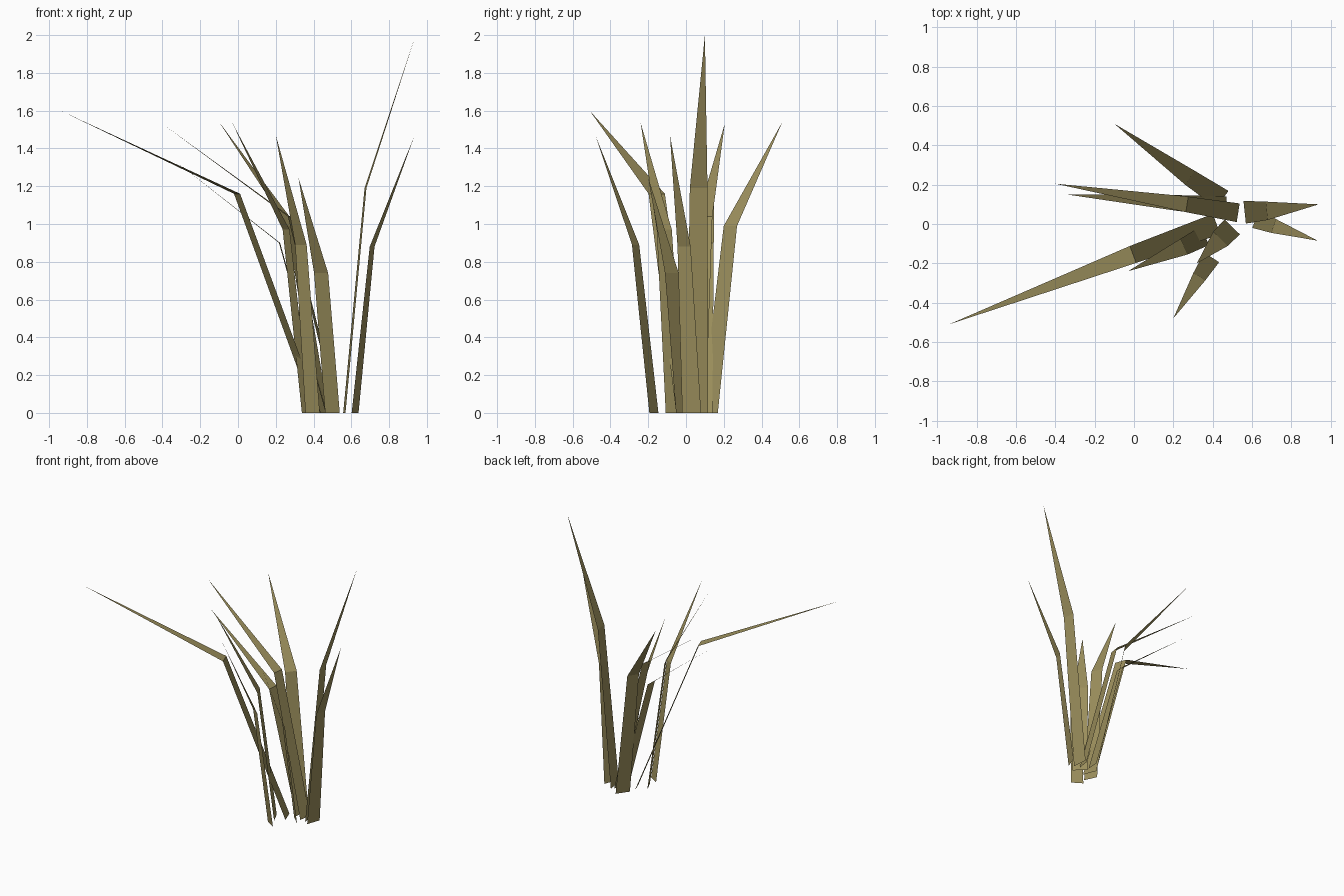
import bpy
import bmesh
from mathutils import Vector

cube = bpy.data.objects.get("Cube")
if cube:
    bpy.data.objects.remove(cube, do_unlink=True)

# Single dry olive colour
olive = bpy.data.materials.new("dry_olive")
olive.use_nodes = True
colour = (0.33, 0.275, 0.108, 1)
olive.diffuse_color = colour
bsdf = olive.node_tree.nodes["Principled BSDF"]
bsdf.inputs["Base Color"].default_value = colour
bsdf.inputs["Roughness"].default_value = 0.9


def blade(name, base, bend, tip, base_half, bend_half):
    """Flat blade: a tapering strip up to the bend, then a pointed tip."""
    base, bend, tip = Vector((*base, 0)), Vector(bend), Vector(tip)
    lean = (tip - base).to_2d().normalized()
    side = Vector((-lean.y, lean.x, 0))
    bm = bmesh.new()
    b0, b1 = (bm.verts.new(base + side * s * base_half) for s in (-1, 1))
    m0, m1 = (bm.verts.new(bend + side * s * bend_half) for s in (-1, 1))
    top = bm.verts.new(tip)
    bm.faces.new((b0, b1, m1, m0))
    bm.faces.new((m0, m1, top))
    mesh = bpy.data.meshes.new(name)
    bm.to_mesh(mesh)
    bm.free()
    mesh.materials.append(olive)
    obj = bpy.data.objects.new(name, mesh)
    bpy.context.collection.objects.link(obj)


# Blades leaning to the left
blade("tall_left_blade", (0.563, 0.06), (0.675, 0.067, 1.19), (0.94, 0.10, 2.0), 0.058, 0.047)
blade("short_left_blade", (0.62, 0.03), (0.71, -0.01, 0.88), (0.935, -0.085, 1.47), 0.053, 0.037)

# Blades leaning to the right
blade("long_right_blade", (0.42, 0.0), (-0.005, -0.155, 1.16), (-0.94, -0.51, 1.6), 0.055, 0.046)
blade("upper_right_blade", (0.53, 0.057), (0.27, 0.10, 1.04), (-0.40, 0.205, 1.53), 0.048, 0.04)
blade("lower_right_blade", (0.468, 0.09), (0.22, 0.107, 0.90), (-0.34, 0.15, 1.34), 0.05, 0.04)

# Blade leaning to the back
blade("back_blade", (0.45, 0.125), (0.285, 0.235, 0.99), (-0.10, 0.51, 1.54), 0.053, 0.043)

# Blades leaning to the front
blade("front_right_blade", (0.36, -0.06), (0.255, -0.115, 0.97), (-0.03, -0.24, 1.535), 0.052, 0.044)
blade("front_blade", (0.395, -0.17), (0.333, -0.267, 0.89), (0.20, -0.48, 1.47), 0.045, 0.036)
blade("short_front_blade", (0.50, -0.015), (0.44, -0.075, 0.74), (0.32, -0.20, 1.245), 0.054, 0.052)
